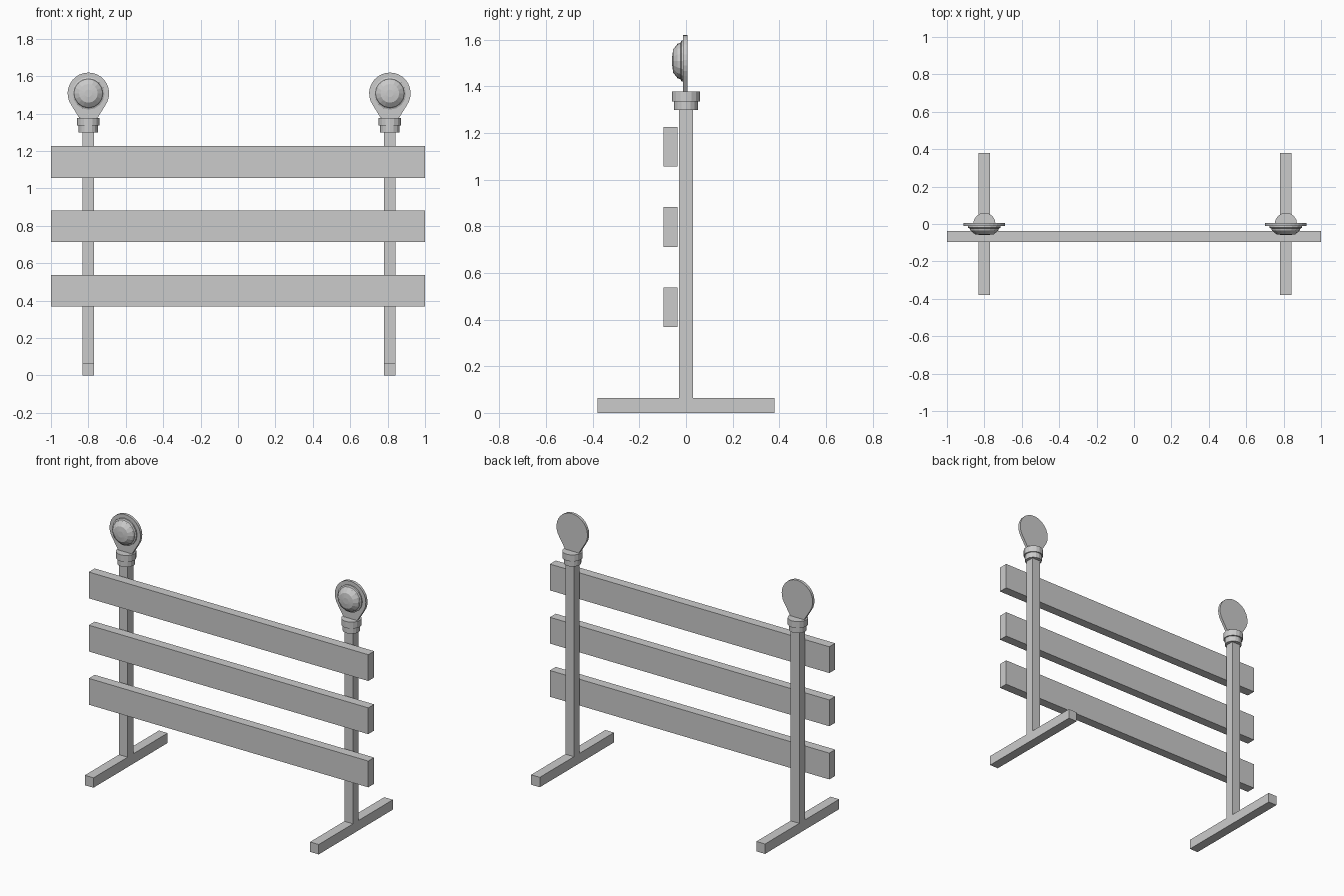
import bpy, bmesh
from math import cos, sin, pi, radians
from mathutils import Matrix

if "Cube" in bpy.data.objects:
    bpy.data.objects.remove(bpy.data.objects["Cube"])


def make_object(name, bm):
    bmesh.ops.recalc_face_normals(bm, faces=bm.faces[:])
    mesh = bpy.data.meshes.new(name)
    bm.to_mesh(mesh)
    bm.free()
    obj = bpy.data.objects.new(name, mesh)
    bpy.context.collection.objects.link(obj)
    return obj


def box(name, x0, x1, y0, y1, z0, z1):
    bm = bmesh.new()
    m = Matrix.Translation(((x0 + x1) / 2, (y0 + y1) / 2, (z0 + z1) / 2))
    m = m @ Matrix.Diagonal((x1 - x0, y1 - y0, z1 - z0, 1))
    bmesh.ops.create_cube(bm, size=1, matrix=m)
    return make_object(name, bm)


def turned(name, profile, matrix, sides=16):
    """Stack of (radius, height) rings around local z, capped at both ends."""
    bm = bmesh.new()
    rings = [[bm.verts.new((r * cos(2 * pi * i / sides), r * sin(2 * pi * i / sides), h))
              for i in range(sides)] for r, h in profile]
    for a, b in zip(rings, rings[1:]):
        for i in range(sides):
            j = (i + 1) % sides
            bm.faces.new((a[i], a[j], b[j], b[i]))
    bm.faces.new(rings[0])
    bm.faces.new(rings[-1])
    bm.transform(matrix)
    return make_object(name, bm)


def lamp_plate(name, x, z, radius, y0, y1):
    # Teardrop outline: round top running down to a narrow neck
    outline = [(-0.048, 1.375), (0.048, 1.375)]
    for i in range(21):
        a = radians(-35 + 250 * i / 20)
        outline.append((radius * cos(a), z + radius * sin(a)))
    bm = bmesh.new()
    face = bm.faces.new([bm.verts.new((x + px, y0, pz)) for px, pz in outline])
    ext = bmesh.ops.extrude_face_region(bm, geom=[face], use_keep_orig=True)
    verts = [v for v in ext["geom"] if isinstance(v, bmesh.types.BMVert)]
    bmesh.ops.translate(bm, verts=verts, vec=(0, y1 - y0, 0))
    return make_object(name, bm)


# Horizontal boards
for i, z in enumerate((0.368, 0.712, 1.056)):
    box(f"board_{i + 1}", -1, 1, -0.097, -0.037, z, z + 0.17)

# Stands with warning lamps
COLLAR = [(0.052, 1.298), (0.052, 1.335), (0.06, 1.335), (0.06, 1.377)]
LENS = [(0.087, 0.008), (0.087, 0.02), (0.078, 0.024), (0.074, 0.036),
        (0.05, 0.055), (0.02, 0.059)]
LAMP_Z = 1.508
for side, x in (("left", -0.80), ("right", 0.812)):
    box(f"{side}_foot", x - 0.031, x + 0.031, -0.379, 0.379, 0, 0.064)
    box(f"{side}_post", x - 0.031, x + 0.031, -0.029, 0.029, 0.064, 1.30)
    turned(f"{side}_collar", COLLAR, Matrix.Translation((x, 0, 0)))
    lamp_plate(f"{side}_lamp_plate", x, LAMP_Z, 0.111, -0.012, 0.006)
    turned(f"{side}_lamp_lens", LENS,
           Matrix.Translation((x, 0, LAMP_Z)) @ Matrix.Rotation(pi / 2, 4, 'X'))
